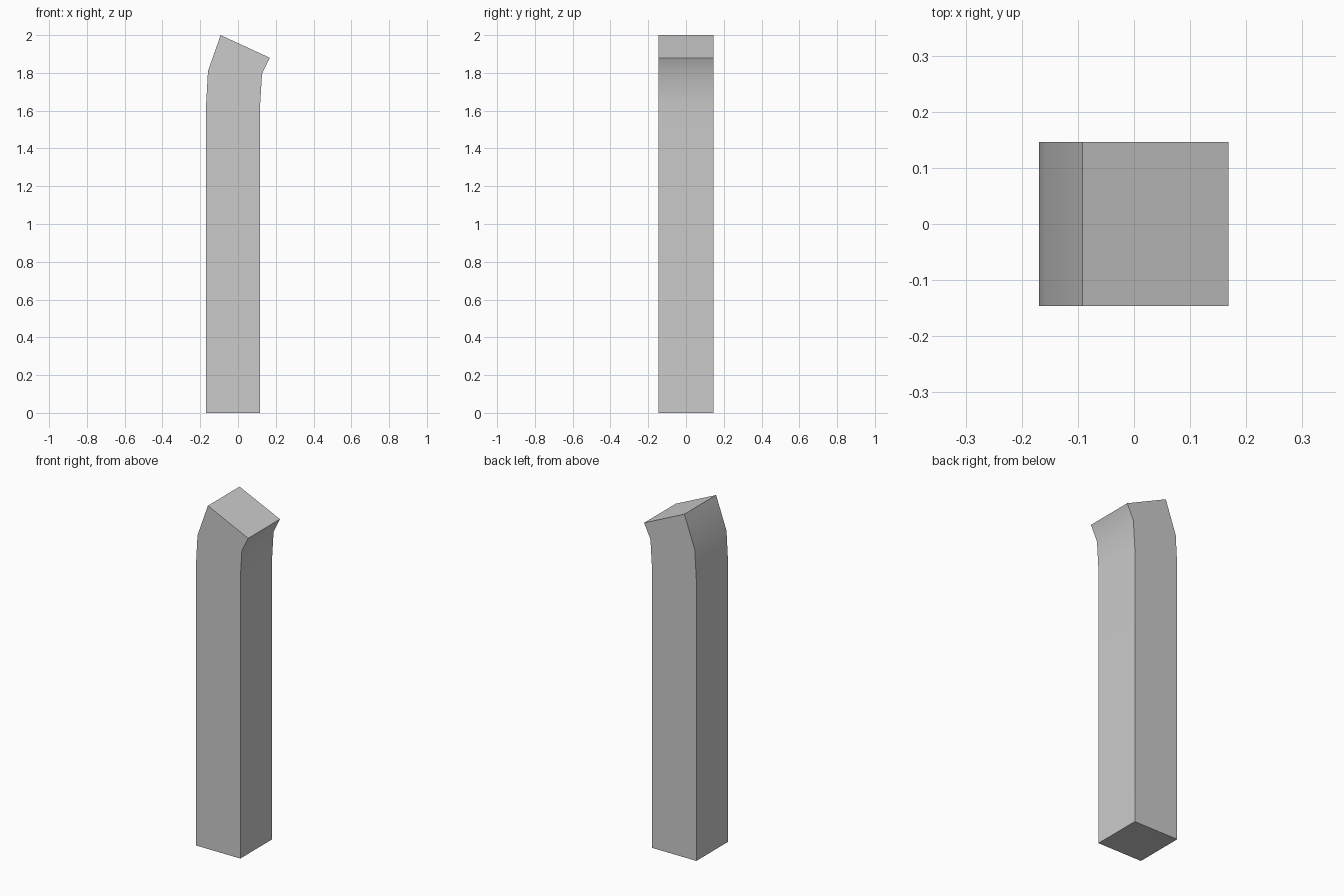
import bpy, bmesh, math

if "Cube" in bpy.data.objects:
    bpy.data.objects.remove(bpy.data.objects["Cube"])

HALF_DEPTH = 0.146
# Paired left/right profile points (x, z) from base to slanted tip
LEVELS = [((-0.169, 0.0), (0.117, 0.0)),
          ((-0.169, 1.63), (0.117, 1.63)),
          ((-0.159, 1.81), (0.127, 1.795)),
          ((-0.092, 2.0), (0.168, 1.88))]

# Square post with a bent top, lofted through four-sided rings
bm = bmesh.new()
rings = []
for (lx, lz), (rx, rz) in LEVELS:
    rings.append([bm.verts.new(p) for p in (
        (lx, -HALF_DEPTH, lz), (rx, -HALF_DEPTH, rz),
        (rx, HALF_DEPTH, rz), (lx, HALF_DEPTH, lz))])
for low, high in zip(rings, rings[1:]):
    for i in range(4):
        j = (i + 1) % 4
        bm.faces.new((low[i], low[j], high[j], high[i]))

# End caps
bm.faces.new(rings[0][::-1])
bm.faces.new(rings[-1])
bmesh.ops.recalc_face_normals(bm, faces=bm.faces)

mesh = bpy.data.meshes.new("bent_post")
bm.to_mesh(mesh)
bm.free()
post = bpy.data.objects.new("bent_post", mesh)
bpy.context.collection.objects.link(post)

# Smooth bend, crisp corners
bpy.context.view_layer.objects.active = post
post.select_set(True)
bpy.ops.object.shade_smooth_by_angle(angle=math.radians(30))
